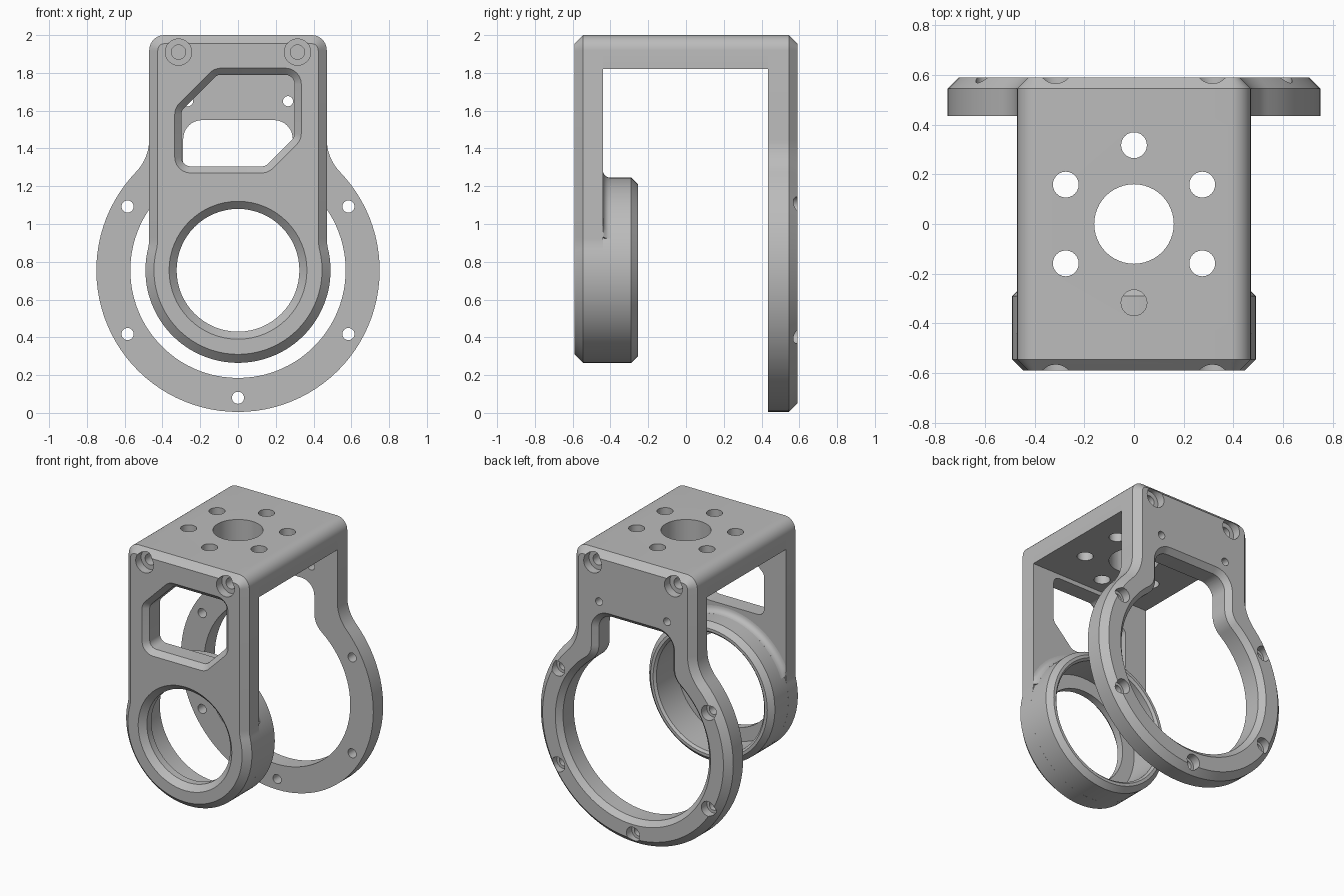
import bpy, bmesh
from math import sin, cos, tan, pi, atan2, sqrt, radians
from mathutils import Vector

cube = bpy.data.objects.get("Cube")
if cube:
    bpy.data.objects.remove(cube, do_unlink=True)

grey = bpy.data.materials.new("machined_grey")
grey.use_nodes = True
colour = (0.5, 0.5, 0.5, 1)
grey.diffuse_color = colour
for node in grey.node_tree.nodes:
    if node.type == 'BSDF_PRINCIPLED':
        node.inputs["Base Color"].default_value = colour

RING_Z = 0.755      # shared axis of both rings
HALF = 0.47         # half width of the bracket
CORNER = 0.08       # rounding of the top edges
FRONT, FRONT_IN, BACK_IN, BACK = -0.59, -0.44, 0.435, 0.59


# ---- outline helpers (2D, counter-clockwise) ----
def arc(cx, cy, r, a0, a1, n):
    return [(cx + r * cos(a0 + (a1 - a0) * i / n), cy + r * sin(a0 + (a1 - a0) * i / n))
            for i in range(n + 1)]


def circle(r, x=0, y=0, n=24):
    return arc(x, y, r, 0, 2 * pi, n)[:-1]


def mirrored(right):
    return right + [(-x, z) for x, z in reversed(right) if x > 1e-5]


def keyhole(half, top, corner, ring, blend):
    """Ring with a straight neck, joined by a concave blend."""
    bx = half + blend
    dz = sqrt((ring + blend) ** 2 - bx ** 2)
    a = atan2(dz, bx)
    right = arc(0, RING_Z, ring, -pi / 2, a, 36)
    right += arc(bx, RING_Z + dz, blend, a + pi, pi, 10)[1:]
    right += arc(half - corner, top - corner, corner, 0, pi / 2, 8)
    return mirrored(right)


def rounded(points, r, n=6):
    out = []
    for i, p in enumerate(points):
        p = Vector(p)
        u = (Vector(points[i - 1]) - p).normalized()
        v = (Vector(points[(i + 1) % len(points)]) - p).normalized()
        half = u.angle(v) / 2
        c = p + (u + v).normalized() * (r / sin(half))
        s, e = p + u * (r / tan(half)) - c, p + v * (r / tan(half)) - c
        a0 = atan2(s.y, s.x)
        turn = (atan2(e.y, e.x) - a0 + pi) % (2 * pi) - pi
        out += arc(c.x, c.y, r, a0, a0 + turn, n)
    return out


def offset(points, d):
    out = []
    for i, p in enumerate(points):
        p, a, b = Vector(p), Vector(points[i - 1]), Vector(points[(i + 1) % len(points)])
        e, f = (p - a).normalized(), (b - p).normalized()
        m, k = Vector((e.y, -e.x)), Vector((f.y, -f.x))
        q = p + (m + k) * (d / (1 + m.dot(k)))
        out.append((q.x, q.y))
    return out


# ---- solid helpers ----
def loft(bm, layers, axis='Y'):
    """Closed solid through (position, outline) layers along an axis."""
    rows = []
    for w, outline in layers:
        rows.append([bm.verts.new((x, w, y) if axis == 'Y' else (x, y, w)) for x, y in outline])
    n = len(rows[0])
    for low, high in zip(rows, rows[1:]):
        for i in range(n):
            j = (i + 1) % n
            bm.faces.new((low[i], low[j], high[j], high[i]))
    bm.faces.new(rows[0][::-1])
    bm.faces.new(rows[-1])


def bore(bm, steps, x=0, y=0, n=24, axis='Y'):
    loft(bm, [(w, circle(r, x, y, n)) for w, r in steps], axis)


def make(name, bm):
    bmesh.ops.recalc_face_normals(bm, faces=bm.faces)
    mesh = bpy.data.meshes.new(name)
    bm.to_mesh(mesh)
    bm.free()
    mesh.materials.append(grey)
    obj = bpy.data.objects.new(name, mesh)
    bpy.context.collection.objects.link(obj)
    return obj


def finish(obj, cutter_bm=None):
    bpy.ops.object.select_all(action='DESELECT')
    bpy.context.view_layer.objects.active = obj
    obj.select_set(True)
    if cutter_bm:
        cutter = make(obj.name + "_cutter", cutter_bm)
        cutter.hide_render = True
        mod = obj.modifiers.new("cut", 'BOOLEAN')
        mod.operation, mod.solver, mod.object = 'DIFFERENCE', 'EXACT', cutter
        bpy.ops.object.modifier_apply(modifier=mod.name)
        bpy.data.objects.remove(cutter, do_unlink=True)
    bpy.ops.object.shade_smooth_by_angle(angle=radians(22))


def corner_screws(bm, face, inward):
    """Counterbored pair near the top of a plate."""
    steps = [(-0.02, 0.07), (0.06, 0.07), (0.06, 0.038), (0.16, 0.038)]
    for side in (-1, 1):
        bore(bm, [(face + inward * d, r) for d, r in steps], side * 0.315, 1.91)


# ---- front plate: chamfered outline, window, stepped bore, screws ----
bm = bmesh.new()
shape = keyhole(HALF, 2.0, CORNER, 0.49, 0.25)
loft(bm, [(FRONT, offset(shape, -0.045)), (FRONT + 0.045, shape), (FRONT_IN, shape)])
front_plate = make("front_plate", bm)

cut = bmesh.new()
window = rounded([(-0.3, 1.305), (0.145, 1.305), (0.3, 1.46),
                  (0.3, 1.79), (-0.11, 1.79), (-0.3, 1.6)], 0.05)
wide = offset(window, 0.035)
loft(cut, [(FRONT - 0.02, wide), (FRONT, wide), (FRONT + 0.035, window), (FRONT_IN + 0.02, window)])
bore(cut, [(FRONT - 0.02, 0.365), (FRONT, 0.365), (FRONT + 0.04, 0.325),
           (-0.5, 0.325), (-0.5, 0.42), (FRONT_IN + 0.02, 0.42)], 0, RING_Z, 64)
corner_screws(cut, FRONT, 1)
finish(front_plate, cut)

# ---- bearing boss behind the front plate ----
bm = bmesh.new()
bore(bm, [(FRONT_IN, 0.49), (-0.29, 0.49), (-0.255, 0.455)], 0, RING_Z, 72)
boss = make("bearing_boss", bm)
cut = bmesh.new()
bore(cut, [(FRONT_IN - 0.02, 0.42), (-0.27, 0.42), (-0.255, 0.435), (-0.24, 0.435)], 0, RING_Z, 64)
finish(boss, cut)

# ---- fillet where the boss meets the plate ----
bm = bmesh.new()
layers = []
for i in range(6):
    t = i / 5 * pi / 2
    outer = arc(0, RING_Z, 0.53 - 0.04 * sin(t), radians(20), radians(160), 48)
    inner = arc(0, RING_Z, 0.45, radians(160), radians(20), 48)
    layers.append((FRONT_IN + 0.04 * (1 - cos(t)),
                   [(max(-HALF, min(HALF, x)), z) for x, z in outer + inner]))
loft(bm, layers)
finish(make("boss_fillet", bm))

# ---- back plate: large ring with neck, opening and screw holes ----
bm = bmesh.new()
shape = keyhole(HALF, 2.0, CORNER, 0.75, 0.25)
loft(bm, [(BACK_IN, shape), (BACK - 0.045, shape), (BACK, offset(shape, -0.045))])
back_plate = make("back_plate", bm)

cut = bmesh.new()
opening = keyhole(0.29, 1.55, 0.1, 0.57, 0.15)
wide = offset(opening, 0.035)
loft(cut, [(BACK_IN - 0.02, opening), (BACK - 0.035, opening), (BACK, wide), (BACK + 0.02, wide)])
for degrees in (-150, -90, -30, 30, 150):
    a = radians(degrees)
    bore(cut, [(BACK_IN - 0.02, 0.032), (BACK - 0.06, 0.032), (BACK - 0.06, 0.052),
               (BACK + 0.02, 0.052)], 0.675 * cos(a), RING_Z + 0.675 * sin(a))
for side in (-1, 1):
    bore(cut, [(BACK_IN - 0.02, 0.027), (BACK + 0.02, 0.027)], side * 0.265, 1.65)
corner_screws(cut, BACK, -1)
finish(back_plate, cut)

# ---- top bridge with hub hole and bolt circle ----
bm = bmesh.new()
shape = mirrored([(HALF, 1.82)] + arc(HALF - CORNER, 2 - CORNER, CORNER, 0, pi / 2, 8))
loft(bm, [(FRONT_IN, shape), (BACK_IN, shape)])
bridge = make("top_bridge", bm)

cut = bmesh.new()
bore(cut, [(1.75, 0.16), (2.05, 0.16)], 0, 0, 48, 'Z')
for i in range(6):
    a = pi / 2 + i * pi / 3
    bore(cut, [(1.75, 0.052), (2.05, 0.052)], 0.317 * cos(a), 0.317 * sin(a), 24, 'Z')
finish(bridge, cut)
